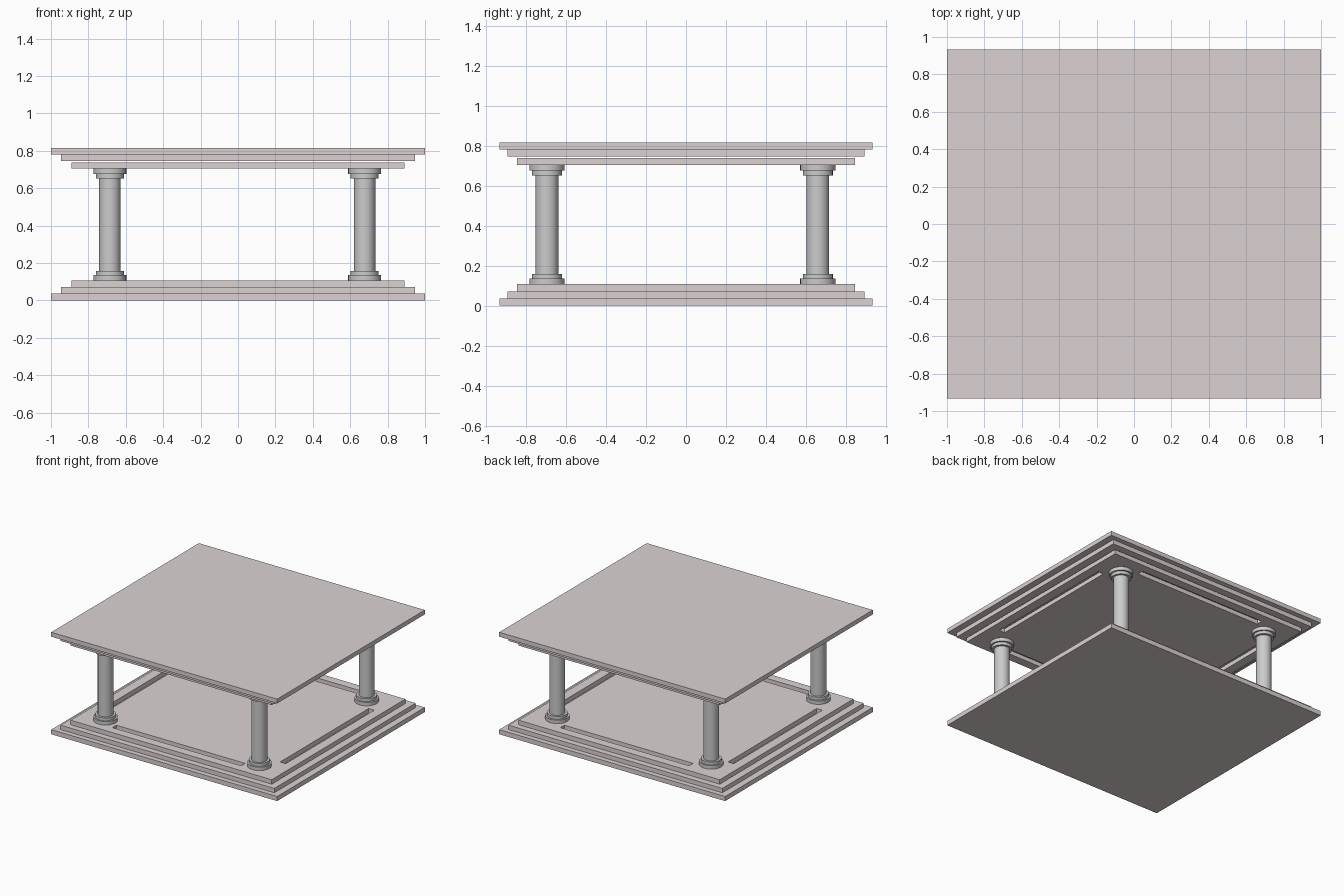
import bpy, bmesh
from math import radians
from mathutils import Matrix, Vector

if "Cube" in bpy.data.objects:
    bpy.data.objects.remove(bpy.data.objects["Cube"])

stone = bpy.data.materials.new("warm_stone")
stone.diffuse_color = (0.72, 0.65, 0.65, 1)
stone.use_nodes = True
stone.node_tree.nodes["Principled BSDF"].inputs["Base Color"].default_value = stone.diffuse_color


def new_object(name, bm, mat=None):
    me = bpy.data.meshes.new(name)
    bmesh.ops.recalc_face_normals(bm, faces=bm.faces)
    bm.to_mesh(me)
    bm.free()
    ob = bpy.data.objects.new(name, me)
    bpy.context.collection.objects.link(ob)
    if mat:
        me.materials.append(mat)
    return ob


def add_box(bm, x0, x1, y0, y1, z0, z1):
    centre = Vector(((x0 + x1) / 2, (y0 + y1) / 2, (z0 + z1) / 2))
    size = Matrix.Diagonal((x1 - x0, y1 - y0, z1 - z0, 1))
    bmesh.ops.create_cube(bm, size=1, matrix=Matrix.Translation(centre) @ size)


def slab(name, hx, hy, z0, z1):
    bm = bmesh.new()
    add_box(bm, -hx, hx, -hy, hy, z0, z1)
    return new_object(name, bm, stone)


def cut_slots(ob, z0, z1):
    # four long slots, one along each side between the columns
    bm = bmesh.new()
    for s in (-1, 1):
        ya, yb = sorted((s * 0.725, s * 0.775))
        add_box(bm, -0.57, 0.57, ya, yb, z0, z1)
        xa, xb = sorted((s * 0.765, s * 0.815))
        add_box(bm, xa, xb, -0.56, 0.56, z0, z1)
    cutter = new_object(ob.name + "_slot_cutter", bm)
    cutter.hide_render = True
    cutter.hide_set(True)
    mod = ob.modifiers.new("slots", 'BOOLEAN')
    mod.object = cutter
    mod.operation = 'DIFFERENCE'
    mod.solver = 'EXACT'
    bpy.context.view_layer.objects.active = ob
    bpy.ops.object.modifier_apply(modifier=mod.name)
    bpy.data.objects.remove(cutter)


# Stepped base
slab("base_lower_step", 1.0, 0.933, 0, 0.037)
slab("base_middle_step", 0.947, 0.893, 0.037, 0.072)
base_top = slab("base_upper_step", 0.89, 0.845, 0.072, 0.108)
cut_slots(base_top, 0.06, 0.13)

# Stepped roof, widening upwards
slab("roof_upper_step", 1.0, 0.933, 0.781, 0.816)
slab("roof_middle_step", 0.947, 0.893, 0.746, 0.781)
roof_low = slab("roof_lower_step", 0.89, 0.845, 0.705, 0.739)
cut_slots(roof_low, 0.69, 0.75)

# Round columns with double discs at foot and head
PROFILE = [(0, 0.108), (0.088, 0.108), (0.088, 0.136), (0.075, 0.136),
           (0.075, 0.159), (0.057, 0.159), (0.057, 0.653), (0.075, 0.653),
           (0.075, 0.677), (0.088, 0.677), (0.088, 0.705), (0, 0.705)]


def column(name, x, y):
    bm = bmesh.new()
    vs = [bm.verts.new((r, 0, z)) for r, z in PROFILE]
    es = [bm.edges.new(p) for p in zip(vs, vs[1:])]
    bmesh.ops.spin(bm, geom=vs + es, cent=(0, 0, 0), axis=(0, 0, 1),
                   angle=radians(360), steps=32)
    bmesh.ops.remove_doubles(bm, verts=bm.verts, dist=1e-4)
    ob = new_object(name, bm)
    ob.location = (x, y, 0)
    bpy.ops.object.select_all(action='DESELECT')
    ob.select_set(True)
    bpy.context.view_layer.objects.active = ob
    bpy.ops.object.shade_smooth_by_angle(angle=radians(30))


for side, x in (("left", -0.685), ("right", 0.677)):
    for end, y in (("front", -0.696), ("back", 0.66)):
        column(f"{end}_{side}_column", x, y)
